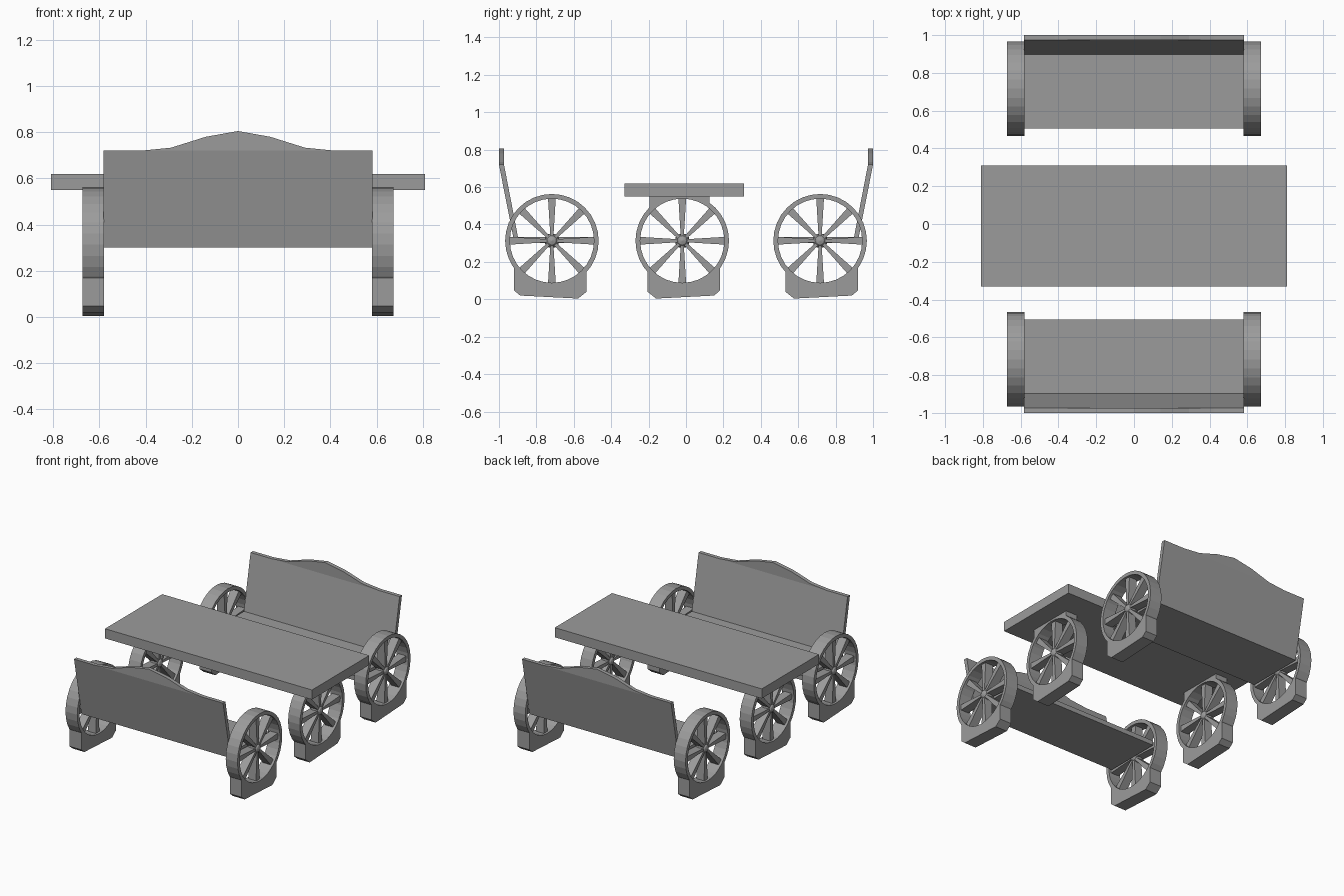
import bpy, bmesh, math
from mathutils import Matrix, Vector

if "Cube" in bpy.data.objects:
    bpy.data.objects.remove(bpy.data.objects["Cube"])

grey = bpy.data.materials.new("stone grey")
grey.diffuse_color = (0.33, 0.33, 0.33, 1)
grey.use_nodes = True
grey.node_tree.nodes["Principled BSDF"].inputs["Base Color"].default_value = grey.diffuse_color


def finish(bm, name):
    bmesh.ops.recalc_face_normals(bm, faces=bm.faces)
    me = bpy.data.meshes.new(name)
    bm.to_mesh(me)
    bm.free()
    me.materials.append(grey)
    ob = bpy.data.objects.new(name, me)
    bpy.context.collection.objects.link(ob)
    return ob


def prism(bm, pts, lo, hi, axis="x"):
    """Extrude a 2D outline along x (points are y,z) or y (points are x,z)."""
    def at(p, d):
        return (d, p[0], p[1]) if axis == "x" else (p[0], d, p[1])
    a = [bm.verts.new(at(p, lo)) for p in pts]
    b = [bm.verts.new(at(p, hi)) for p in pts]
    n = len(pts)
    bm.faces.new(a)
    bm.faces.new(b)
    for i in range(n):
        bm.faces.new((a[i], a[(i + 1) % n], b[(i + 1) % n], b[i]))


def box(name, x0, x1, y0, y1, z0, z1):
    bm = bmesh.new()
    prism(bm, [(y0, z0), (y1, z0), (y1, z1), (y0, z1)], x0, x1)
    return finish(bm, name)


ZC, R, RI, HALF, SEG = 0.313, 0.25, 0.225, 0.046, 32


def wheel(name, cx, cy, side, cap=False):
    bm = bmesh.new()
    lo, hi = cx - HALF, cx + HALF

    # rim
    rings = []
    for x, r in ((lo, R), (hi, R), (hi, RI), (lo, RI)):
        rings.append([bm.verts.new((x, cy + r * math.cos(2 * math.pi * i / SEG),
                                    ZC + r * math.sin(2 * math.pi * i / SEG)))
                      for i in range(SEG)])
    for k in range(4):
        p, q = rings[k], rings[(k + 1) % 4]
        for i in range(SEG):
            j = (i + 1) % SEG
            bm.faces.new((p[i], p[j], q[j], q[i]))

    # spokes, wider towards the rim
    for k in range(8):
        a = k * math.pi / 4
        c, s = math.cos(a), math.sin(a)
        pts = [(cy + r * c - w * s, ZC + r * s + w * c)
               for r, w in ((0.02, -0.008), (0.232, -0.021), (0.232, 0.021), (0.02, 0.008))]
        prism(bm, pts, cx - 0.03, cx + 0.03)

    # hub
    m = Matrix.Translation((cx, cy, ZC)) @ Matrix.Diagonal((1.1, 1, 1, 1)) \
        @ Matrix.Rotation(math.pi / 2, 4, "Y")
    bmesh.ops.create_uvsphere(bm, u_segments=12, v_segments=6, radius=0.04, matrix=m)

    # foot with a chamfered, slightly sloping underside, hollowed to the rim
    def arc(y_from, y_to, sign, r=0.238, n=9):
        out = []
        for i in range(n):
            y = y_from + (y_to - y_from) * i / (n - 1)
            out.append((cy + y, ZC + sign * math.sqrt(r * r - y * y)))
        return out
    foot = [(-0.185, 0.155), (-0.185, 0.04), (-0.14, 0.004),
            (0.17, 0.02), (0.203, 0.048), (0.203, 0.17)]
    pts = [(cy + side * y, z) for y, z in foot]
    pts += arc(side * 0.195, side * -0.18, -1)
    prism(bm, pts, lo, hi)

    # bracket under the table top
    if cap:
        prism(bm, [(cy - 0.175, 0.555), (cy + 0.145, 0.555)]
              + arc(0.145, -0.175, 1), lo, hi)
    return finish(bm, name)


WX = 0.627

# table
box("table_top", -0.81, 0.81, -0.33, 0.31, 0.55, 0.618)
for sx, lr in ((-1, "left"), (1, "right")):
    wheel("table_wheel_" + lr, sx * WX, -0.02, 1, cap=True)

# benches
hump = [(-0.42, 0.72), (-0.29, 0.733), (-0.14, 0.78), (0, 0.805),
        (0.14, 0.78), (0.29, 0.733), (0.42, 0.72)]
for s, fb in ((-1, "front"), (1, "rear")):
    box(fb + "_bench_seat", -0.583, 0.583, s * 0.505, s * 0.91, 0.30, 0.333)

    # leaning backrest with an upright curved crest
    bm = bmesh.new()
    prism(bm, [(s * 0.892, 0.30), (s * 0.917, 0.30), (s * 1.0, 0.72), (s * 0.973, 0.72)],
          -0.583, 0.583)
    prism(bm, hump, s * 0.973, s * 1.0, axis="y")
    finish(bm, fb + "_bench_backrest")

    for sx, lr in ((-1, "left"), (1, "right")):
        wheel(fb + "_bench_wheel_" + lr, sx * WX, s * 0.717, s)
